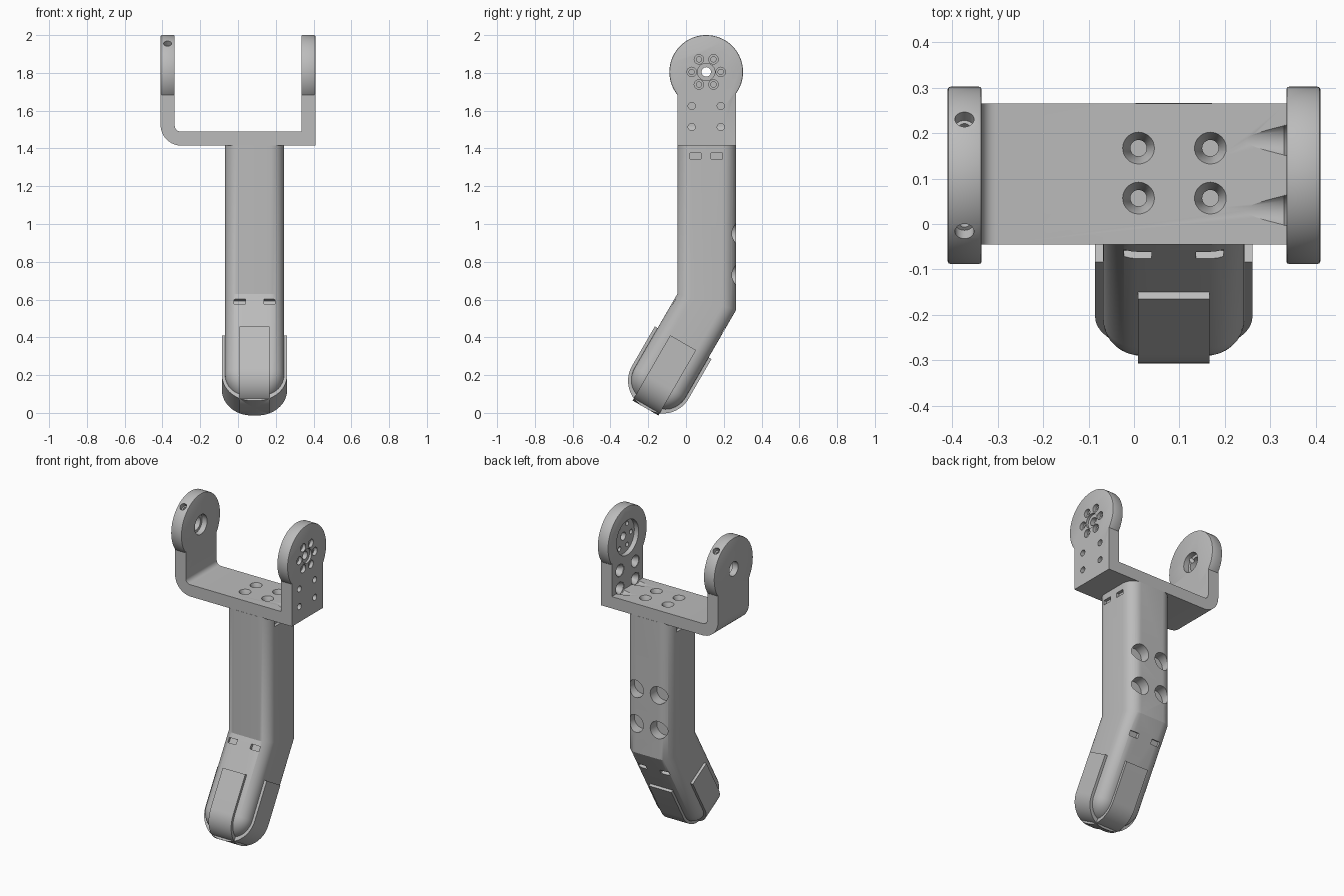
import bpy, bmesh
from math import sin, cos, pi, radians, tan
from mathutils import Matrix, Vector

if "Cube" in bpy.data.objects:
    bpy.data.objects.remove(bpy.data.objects["Cube"])

grey = bpy.data.materials.new("light grey")
grey.use_nodes = True
grey.diffuse_color = (0.5, 0.5, 0.5, 1)
grey.node_tree.nodes["Principled BSDF"].inputs["Base Color"].default_value = grey.diffuse_color

CX, CY = 0.0875, 0.11          # leg centre
HY, HZ = 0.107, 1.805          # pivot centre
HALF, CORNER = 0.156, 0.075    # leg section
BEND = radians(30)
# Local frame of the bent lower leg: x across, y to the front, z towards the tip
LOWER = Matrix(((1, 0, 0, CX), (0, -cos(BEND), -sin(BEND), CY),
                (0, sin(BEND), -cos(BEND), 0.588), (0, 0, 0, 1)))


def finish(name, bm):
    bmesh.ops.recalc_face_normals(bm, faces=bm.faces[:])
    mesh = bpy.data.meshes.new(name)
    bm.to_mesh(mesh)
    bm.free()
    obj = bpy.data.objects.new(name, mesh)
    bpy.context.collection.objects.link(obj)
    mesh.materials.append(grey)
    return obj


def loft(name, rings):
    bm = bmesh.new()
    loops = [[bm.verts.new(p) for p in ring] for ring in rings]
    for a, b in zip(loops, loops[1:]):
        for i in range(len(a)):
            j = (i + 1) % len(a)
            bm.faces.new((a[i], a[j], b[j], b[i]))
    bm.faces.new(loops[0])
    bm.faces.new(loops[-1])
    return finish(name, bm)


def rod(name, start, end, r1, r2=None, sides=32):
    start, end = Vector(start), Vector(end)
    axis = end - start
    turn = axis.to_track_quat('Z', 'Y').to_matrix().to_4x4()
    bm = bmesh.new()
    bmesh.ops.create_cone(bm, cap_ends=True, segments=sides, radius1=r1,
                          radius2=r1 if r2 is None else r2, depth=axis.length,
                          matrix=Matrix.Translation((start + end) / 2) @ turn)
    return finish(name, bm)


def block(name, centre, size, frame=Matrix()):
    bm = bmesh.new()
    bmesh.ops.create_cube(bm, size=1, matrix=frame @ Matrix.Translation(centre)
                          @ Matrix.Diagonal((*size, 1)))
    return finish(name, bm)


def combine(target, tool, operation='DIFFERENCE'):
    mod = target.modifiers.new("cut", 'BOOLEAN')
    mod.operation, mod.solver, mod.object = operation, 'EXACT', tool
    bpy.context.view_layer.objects.active = target
    bpy.ops.object.modifier_apply(modifier=mod.name)
    bpy.data.objects.remove(tool)


def smooth(obj):
    bpy.ops.object.select_all(action='DESELECT')
    obj.select_set(True)
    bpy.context.view_layer.objects.active = obj
    bpy.ops.object.shade_smooth_by_angle(angle=radians(28))


def arc(x, z, r, a0, a1, steps=10):
    angles = [radians(a0 + (a1 - a0) * i / steps) for i in range(steps + 1)]
    return [(x + r * cos(a), z + r * sin(a)) for a in angles]


def section(h):
    # rounded square of half width h
    r = CORNER * h / HALF
    k = h - r
    return [p for sx, sy, a in ((1, 1, 0), (-1, 1, 90), (-1, -1, 180), (1, -1, 270))
            for p in arc(sx * k, sy * k, r, a, a + 90, 8)]


# Bracket: U profile plus two round ears
profile = ([(-0.335, 1.72), (-0.41, 1.72)] + arc(-0.30, 1.525, 0.11, 180, 270)
           + [(0.41, 1.415), (0.41, 1.72), (0.335, 1.72), (0.335, 1.49)]
           + arc(-0.305, 1.52, 0.03, 270, 180, 6))
bracket = loft("bracket", [[(x, y, z) for x, z in profile] for y in (-0.045, 0.265)])
for x in (-0.41, 0.335):
    ear = rod("ear", (x, HY, HZ), (x + 0.075, HY, HZ), 0.195, sides=96)
    bevel = ear.modifiers.new("soft rim", 'BEVEL')
    bevel.width, bevel.segments = 0.006, 2
    combine(bracket, ear, 'UNION')

# Bearing hole and rim screw holes in the right ear
combine(bracket, rod("hole", (-0.43, HY, HZ), (-0.32, HY, HZ), 0.045))
combine(bracket, rod("hole", (-0.37, HY, HZ), (-0.32, HY, HZ), 0.062))
for side in (-1, 1):
    def radial(r):
        return (-0.373, HY + side * 0.634 * r, HZ + 0.773 * r)
    combine(bracket, rod("hole", radial(0.165), radial(0.23), 0.021))
    combine(bracket, rod("hole", radial(0.03), radial(0.17), 0.012))

# Disc recess and screw circle in the left ear
combine(bracket, rod("recess", (0.32, HY, HZ), (0.365, HY, HZ), 0.11, sides=64))
combine(bracket, rod("hole", (0.35, HY, HZ), (0.43, HY, HZ), 0.025))
combine(bracket, rod("hole", (0.395, HY, HZ), (0.43, HY, HZ), 0.046))
for i in range(6):
    y, z = HY + 0.077 * cos(i * pi / 3), HZ + 0.077 * sin(i * pi / 3)
    combine(bracket, rod("hole", (0.35, y, z), (0.43, y, z), 0.014))
    combine(bracket, rod("hole", (0.388, y, z), (0.43, y, z), 0.025))

# Countersunk holes in the left arm, with driver grooves, and in the base
for y in (0.03, 0.184):
    for z in (1.513, 1.625):
        combine(bracket, rod("hole", (0.36, y, z), (0.43, y, z), 0.019))
        combine(bracket, rod("sink", (0.19, y, z), (0.337, y, z), 0.012, 0.041))
        combine(bracket, rod("sink", (0.33, y, z), (0.372, y, z), 0.041, 0.019))
for x in (0.01, 0.168):
    for y in (0.057, 0.167):
        combine(bracket, rod("hole", (x, y, 1.40), (x, y, 1.48), 0.018))
        combine(bracket, rod("sink", (x, y, 1.45), (x, y, 1.4925), 0.018, 0.036))
smooth(bracket)

# Leg: straight shaft, mitred bend, domed tip
rings = [[(CX + u, CY - v, 1.415) for u, v in section(HALF)],
         [(CX + u, CY - v, 0.588 + v * tan(BEND / 2)) for u, v in section(HALF)]]
for i in range(13):
    a = radians(88) * i / 12
    h, t = 0.016 + 0.14 * cos(a), 0.492 + 0.14 * sin(a)
    rings.append([LOWER @ Vector((u, v, t)) for u, v in section(h)])
leg = loft("leg", rings)

# Access holes at the back of the shaft
for x in (0.01, 0.168):
    for z in (0.73, 0.95):
        combine(leg, rod("hole", (x, 0.20, z), (x, 0.30, z), 0.055))
# Tie slots at the top sides and beside the bend
for side in (-1, 1):
    for y in (0.05, 0.163):
        combine(leg, block("slot", (CX + side * HALF, y, 1.36), (0.04, 0.06, 0.03)))
    for x in (-0.079, 0.079):
        combine(leg, block("slot", (x, side * HALF, 0.087), (0.06, 0.04, 0.03), LOWER))
smooth(leg)

# Grip pads: two U-shaped bands crossing over the tip
band = ([(-0.173, 0.25), (0.173, 0.25)] + arc(0.016, 0.492, 0.157, 0, 90, 16)
        + arc(-0.016, 0.492, 0.157, 90, 180, 16))
W = 0.079
front_pad = loft("front_back_pad", [[LOWER @ Vector((w, a, t)) for a, t in band] for w in (-W, W)])
side_pad = loft("side_pad", [[LOWER @ Vector((a, w, t)) for a, t in band] for w in (-W, W)])
smooth(front_pad)
smooth(side_pad)
